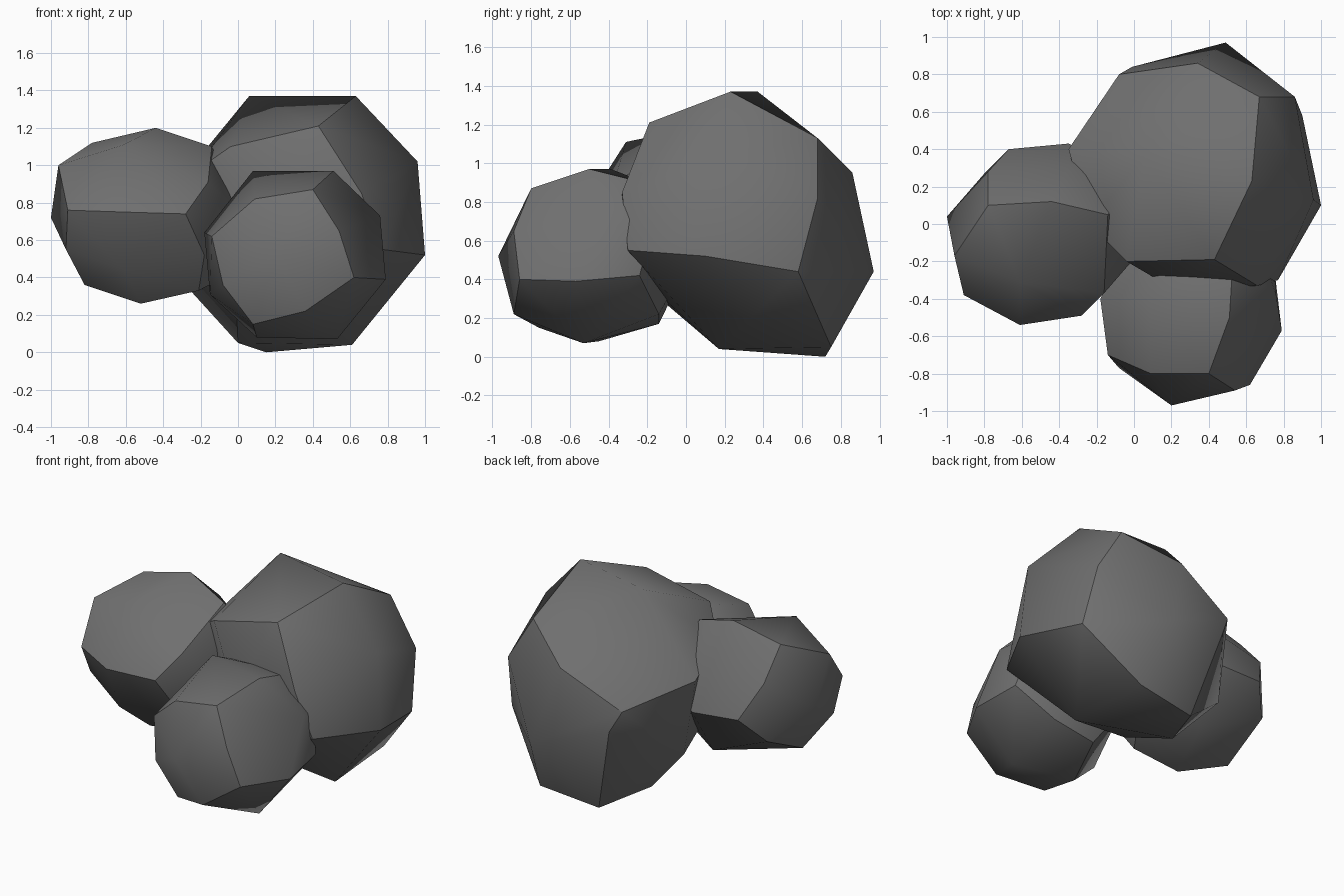
import bpy
import bmesh
from mathutils import Vector

old = bpy.data.objects.get("Cube")
if old:
    bpy.data.objects.remove(old, do_unlink=True)

# Single stone colour
stone = bpy.data.materials.new("dark_grey_stone")
stone.use_nodes = True
GREY = (0.16, 0.16, 0.16, 1)
stone.diffuse_color = GREY
stone.node_tree.nodes["Principled BSDF"].inputs["Base Color"].default_value = GREY
stone.node_tree.nodes["Principled BSDF"].inputs["Roughness"].default_value = 0.9

# Sides of a rounded block: Right, Left, Front, bacK, Top, Bottom
AXES = ("RL", "FK", "TB")
FLIP = str.maketrans("RLFKTB", "LRKFBT")


def rock(name, centre, points):
    """Six-sided boulder with domed sides.

    A key names the sides a point belongs to: one letter is a side's middle,
    two an edge's middle and three a corner. Points not given are mirrored
    through the centre.
    """
    bm = bmesh.new()
    centre = Vector(centre)
    verts = {}
    for key, co in points.items():
        verts[frozenset(key)] = bm.verts.new(co)
    for key, co in points.items():
        other = frozenset(key.translate(FLIP))
        if other not in verts:
            verts[other] = bm.verts.new(centre * 2 - Vector(co))

    # Four quads around the middle of each side
    for axis in range(3):
        for side in AXES[axis]:
            for a in AXES[axis - 1]:
                for b in AXES[axis - 2]:
                    ring = (side, side + a, side + a + b, side + b)
                    face = bm.faces.new([verts[frozenset(k)] for k in ring])
                    face.smooth = True
    bmesh.ops.recalc_face_normals(bm, faces=bm.faces)

    # Crisp borders between sides, soft inside each side
    middles = {verts[frozenset(s)] for s in "RLFKTB"}
    for edge in bm.edges:
        edge.smooth = any(v in middles for v in edge.verts)
    mesh = bpy.data.meshes.new(name)
    bm.to_mesh(mesh)
    bm.free()
    mesh.materials.append(stone)
    bpy.context.collection.objects.link(bpy.data.objects.new(name, mesh))


# Big boulder at the back
rock("large_rock", (.33, .29, .7), {
    "RFT": (.43, -.19, 1.21), "RT": (.63, .23, 1.37), "RKT": (.67, .68, 1.13),
    "T": (.06, .37, 1.37), "KT": (.34, .86, .95), "LKT": (-.08, .8, .74),
    "LT": (-.35, .4, .87), "FT": (-.04, -.2, 1.1), "RK": (.86, .68, .82),
    "RKB": (.9, .58, .44), "RB": (1, .1, .52), "R": (.96, .13, 1.02),
    "RFB": (.77, -.3, .55), "RF": (.66, -.33, .85), "K": (.49, .97, .44),
    "KB": (.57, .75, .05), "LKB": (.15, .72, 0), "LK": (-.01, .84, .6),
    "LB": (0, .37, .05), "B": (.61, .17, .04), "F": (.2, -.34, .75),
})

# Small rock in front
rock("front_rock", (.305, -.47, .52), {
    "RFT": (.4, -.8, .87), "FT": (.09, -.8, .82), "LFT": (-.14, -.7, .62),
    "RF": (.54, -.89, .65), "F": (.2, -.97, .52), "LF": (-.08, -.77, .36),
    "RFB": (.62, -.86, .4), "FB": (.36, -.89, .22), "LFB": (.08, -.76, .15),
    "RT": (.51, -.5, .97), "T": (.08, -.39, .97), "LT": (-.18, -.4, .64),
    "R": (.76, -.38, .73), "RB": (.79, -.57, .39), "B": (.53, -.53, .07),
    "LB": (.1, -.45, .08),
})

# Small rock on the side, tipped backwards
rock("side_rock", (-.48, -.05, .72), {
    "LKT": (-.78, .1, 1.12), "KT": (-.44, .12, 1.2), "RKT": (-.14, .05, 1.1),
    "LT": (-.96, -.17, 1), "T": (-.61, -.31, 1.11), "LFT": (-.91, -.38, .76),
    "FT": (-.61, -.54, .75), "RFT": (-.28, -.49, .74), "L": (-1, .04, .72),
    "LF": (-.92, -.27, .55), "F": (-.61, -.4, .44), "LFB": (-.82, -.08, .36),
    "FB": (-.52, -.2, .26), "RFB": (-.21, -.25, .33), "LB": (-.8, .27, .53),
    "LK": (-.78, .28, .92), "LKB": (-.67, .4, .69), "KB": (-.35, .43, .67),
})
